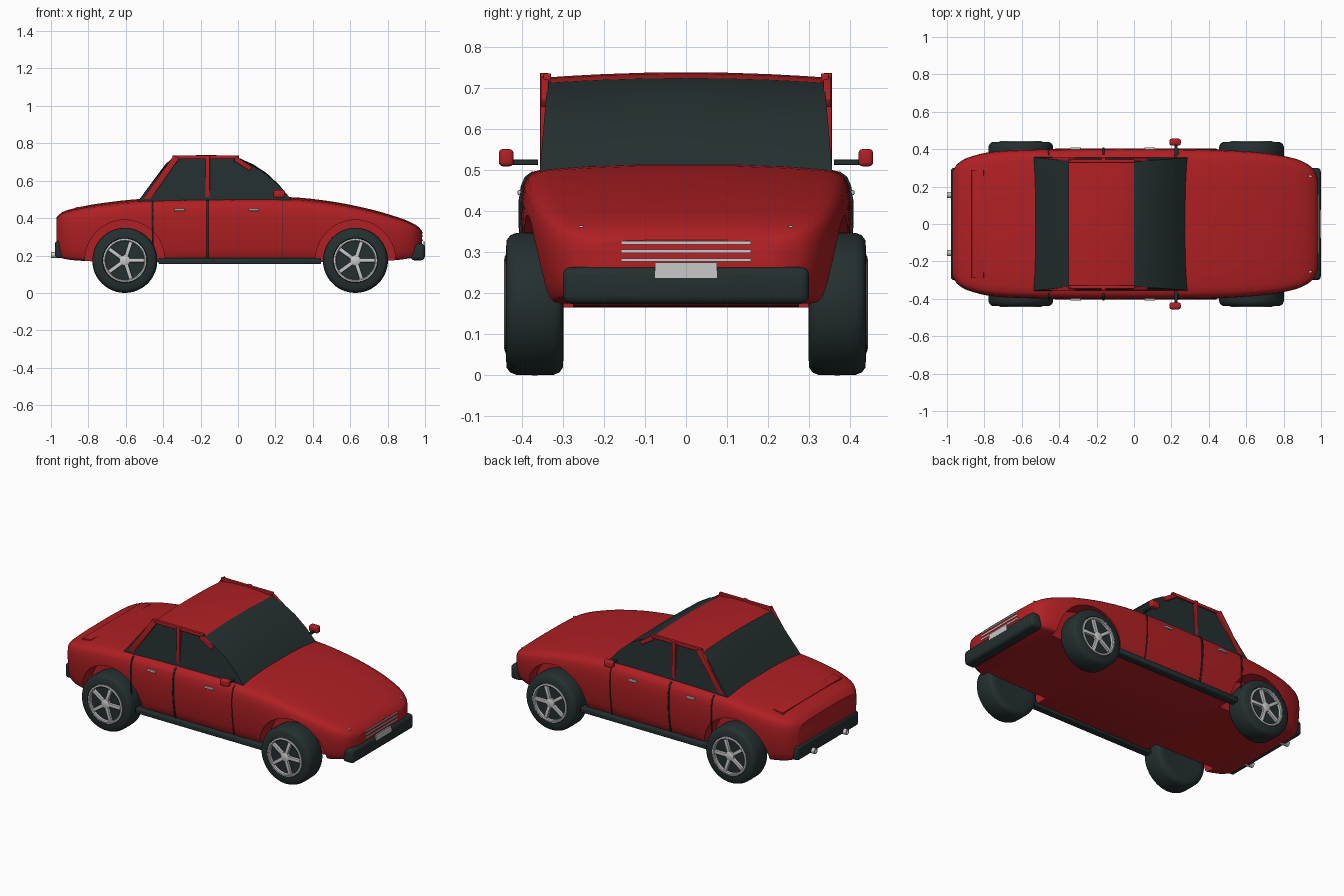
import bpy, bmesh, math
from mathutils import Matrix, Vector

if "Cube" in bpy.data.objects:
    bpy.data.objects.remove(bpy.data.objects["Cube"])


def material(name, rgb):
    m = bpy.data.materials.new(name)
    m.diffuse_color = (*rgb, 1)
    m.use_nodes = True
    m.node_tree.nodes["Principled BSDF"].inputs["Base Color"].default_value = m.diffuse_color
    return m


RED = material("red_paint", (0.43, 0.014, 0.017))
DARK = material("dark_glass_and_rubber", (0.018, 0.029, 0.030))
SILVER = material("silver", (0.58, 0.58, 0.58))


def finish(name, bm, mats, angle=35):
    bmesh.ops.recalc_face_normals(bm, faces=bm.faces)
    me = bpy.data.meshes.new(name)
    bm.to_mesh(me)
    bm.free()
    ob = bpy.data.objects.new(name, me)
    bpy.context.collection.objects.link(ob)
    for m in mats:
        me.materials.append(m)
    smooth(ob, angle)
    return ob


def smooth(ob, angle=35):
    bpy.ops.object.select_all(action='DESELECT')
    ob.select_set(True)
    bpy.context.view_layer.objects.active = ob
    bpy.ops.object.shade_smooth_by_angle(angle=math.radians(angle))


def box(name, centre, size, mat, bevel=0.0, tilt=0.0):
    bm = bmesh.new()
    bmesh.ops.create_cube(bm, size=1)
    bmesh.ops.scale(bm, vec=size, verts=bm.verts)
    if bevel:
        bmesh.ops.bevel(bm, geom=bm.edges[:], offset=bevel, segments=3,
                        profile=0.5, affect='EDGES')
    bmesh.ops.transform(bm, verts=bm.verts,
                        matrix=Matrix.Translation(centre) @ Matrix.Rotation(tilt, 4, 'Y'))
    return finish(name, bm, [mat])


def bar(name, a, b, y, width, depth, mat):
    """Straight bar in the xz plane from a to b."""
    dx, dz = b[0] - a[0], b[1] - a[1]
    return box(name, ((a[0] + b[0]) / 2, y, (a[1] + b[1]) / 2),
               (math.hypot(dx, dz), depth, width), mat, 0.003, -math.atan2(dz, dx))


def cylinder(bm, r, depth, matrix, segments=48):
    bmesh.ops.create_cone(bm, cap_ends=True, segments=segments, radius1=r, radius2=r,
                          depth=depth, matrix=matrix)


def lathe(name, profile, centre, mat, segments=48, closed=False):
    """Revolve (radius, y) points about the y axis."""
    bm = bmesh.new()
    rings = []
    for i in range(segments):
        a = 2 * math.pi * i / segments
        rings.append([bm.verts.new((centre[0] + r * math.cos(a), centre[1] + y,
                                    centre[2] + r * math.sin(a))) for r, y in profile])
    n = len(profile)
    for i in range(segments):
        p, q = rings[i], rings[(i + 1) % segments]
        for j in range(n if closed else n - 1):
            k = (j + 1) % n
            bm.faces.new((p[j], p[k], q[k], q[j]))
    if not closed:
        bm.faces.new([r[0] for r in rings])
        bm.faces.new([r[-1] for r in rings])
    return finish(name, bm, [mat])


# Body stations: x, half width, bottom, top
STATIONS = [(-0.97, 0.285, 0.20, 0.405), (-0.94, 0.325, 0.185, 0.432), (-0.88, 0.358, 0.175, 0.452),
            (-0.75, 0.387, 0.168, 0.478), (-0.5, 0.399, 0.165, 0.505), (-0.1, 0.403, 0.165, 0.514),
            (0.28, 0.401, 0.165, 0.513), (0.5, 0.395, 0.165, 0.49), (0.7, 0.380, 0.168, 0.45),
            (0.84, 0.355, 0.175, 0.41), (0.92, 0.325, 0.185, 0.38), (0.965, 0.285, 0.192, 0.353),
            (0.985, 0.235, 0.20, 0.330)]
# Half cross-section as fractions of width and height
HALF = [(0.86, 0), (0.905, 0.015), (0.935, 0.06), (0.965, 0.2), (0.988, 0.4), (1, 0.6), (0.998, 0.75),
        (0.985, 0.85), (0.962, 0.91), (0.92, 0.945), (0.84, 0.965), (0.6, 0.985), (0.3, 0.997)]


def slope(i, k):
    a, b = STATIONS[max(i - 1, 0)], STATIONS[min(i + 1, len(STATIONS) - 1)]
    return (b[k] - a[k]) / (b[0] - a[0])


def half_section(x):
    i = max(j for j in range(len(STATIONS) - 1) if STATIONS[j][0] <= x)
    a, b = STATIONS[i], STATIONS[i + 1]
    h = b[0] - a[0]
    t = (x - a[0]) / h
    w, lo, hi = (a[k] * (2 * t**3 - 3 * t**2 + 1) + b[k] * (3 * t**2 - 2 * t**3)
                 + h * (slope(i, k) * (t**3 - 2 * t**2 + t) + slope(i + 1, k) * (t**3 - t**2))
                 for k in (1, 2, 3))
    return [(w * u, lo + (hi - lo) * v) for u, v in HALF]


def top_height(x):
    return half_section(x)[-1][1]


# Body shell
bm = bmesh.new()
xs = [a[0] + (b[0] - a[0]) * s / 4 for a, b in zip(STATIONS, STATIONS[1:]) for s in range(4)]
xs.append(STATIONS[-1][0])
rings = []
for x in xs:
    half = half_section(x)
    ring = half + [(-y, z) for y, z in reversed(half)]
    rings.append([bm.verts.new((x, y, z)) for y, z in ring])
for p, q in zip(rings, rings[1:]):
    for j in range(len(p)):
        k = (j + 1) % len(p)
        bm.faces.new((p[j], p[k], q[k], q[j]))
bm.faces.new(rings[0])
bm.faces.new(rings[-1])
body = finish("body", bm, [RED])

# Wheel arches cut from the body
WHEELS = [(x, s) for x in (-0.605, 0.628) for s in (-1, 1)]
bm = bmesh.new()
for x, s in WHEELS:
    cylinder(bm, 0.213, 0.32, Matrix.Translation((x, s * 0.435, 0.177))
             @ Matrix.Rotation(math.pi / 2, 4, 'X'), 64)
cutter = finish("arch_cutter", bm, [RED])
cutter.hide_render = True
mod = body.modifiers.new("arches", 'BOOLEAN')
mod.operation, mod.object, mod.solver = 'DIFFERENCE', cutter, 'EXACT'
bpy.context.view_layer.objects.active = body
bpy.ops.object.modifier_apply(modifier=mod.name)
bpy.data.objects.remove(cutter)
smooth(body)

# Cabin: glass all round with a painted roof
PROFILE = [(-0.535, 0.49), (-0.45, 0.605), (-0.39, 0.685), (-0.35, 0.723), (-0.27, 0.734), (-0.18, 0.738),
           (-0.08, 0.735), (0, 0.724), (0.08, 0.688), (0.15, 0.643), (0.22, 0.578), (0.288, 0.495)]
bm = bmesh.new()
rows = []
for x, z in PROFILE:
    w = 0.357 - 0.02 * (z - 0.49) / 0.24
    crown = 0.012 * (z - 0.49) / 0.24
    rows.append([bm.verts.new((x, w * u, z - crown * u * u))
                 for u in (-1, -0.85, -0.6, -0.3, 0, 0.3, 0.6, 0.85, 1)])
for i, (p, q) in enumerate(zip(rows, rows[1:])):
    for j in range(8):
        f = bm.faces.new((p[j], p[j + 1], q[j + 1], q[j]))
        f.material_index = 1 if 3 <= i < 7 else 0
for j in (0, 8):
    bm.faces.new([r[j] for r in rows])
bm.faces.new(rows[0] + rows[-1][::-1])
finish("cabin", bm, [DARK, RED], 25)


def gap_strip(name, x, width, s):
    """Dark door gap that follows the body side."""
    bm = bmesh.new()
    cols = [[bm.verts.new((xx, s * (y + 0.003), z)) for y, z in half_section(xx)[1:10]]
            for xx in (x - width / 2, x + width / 2)]
    for j in range(8):
        bm.faces.new((cols[0][j], cols[0][j + 1], cols[1][j + 1], cols[1][j]))
    ob = finish(name, bm, [DARK])
    mod = ob.modifiers.new("thickness", 'SOLIDIFY')
    mod.thickness, mod.offset = 0.005, 0


for s in (-1, 1):
    # Pillars and roof rails
    bar("centre_pillar", (-0.163, 0.49), (-0.163, 0.736), s * 0.345, 0.024, 0.02, RED)
    bar("rear_pillar", (-0.492, 0.495), (-0.328, 0.728), s * 0.346, 0.034, 0.02, RED)
    bar("roof_rail", (-0.35, 0.725), (0.005, 0.725), s * 0.338, 0.02, 0.018, RED)
    bar("front_pillar", (-0.015, 0.718), (0.068, 0.663), s * 0.344, 0.026, 0.018, RED)
    # Doors and sills
    gap_strip("rear_door_gap", -0.455, 0.007, s)
    gap_strip("centre_door_gap", -0.163, 0.009, s)
    gap_strip("front_door_gap", 0.24, 0.003, s)
    box("sill", (0.01, s * 0.378, 0.17), (0.87, 0.05, 0.033), DARK, 0.006)
    for x in (-0.312, 0.085):
        box("door_handle", (x, s * 0.403, 0.445), (0.056, 0.014, 0.012), SILVER, 0.003)
    # Mirrors
    box("mirror_arm", (0.225, s * 0.395, 0.519), (0.016, 0.07, 0.013), DARK, 0.002)
    box("mirror_base", (0.20, s * 0.33, 0.512), (0.05, 0.035, 0.012), RED, 0.003)
    box("mirror", (0.22, s * 0.438, 0.53), (0.06, 0.036, 0.042), RED, 0.01)
    # Exhaust pipe and small nose washer
    lathe("exhaust", [(0.010, -0.045), (0.017, -0.045), (0.017, 0.045), (0.010, 0.045)],
          (0, 0, 0), SILVER, 20, True).matrix_world = (
              Matrix.Translation((-0.955, s * 0.155, 0.203)) @ Matrix.Rotation(math.pi / 2, 4, 'Z'))
    box("nose_light", (0.945, s * 0.255, 0.362), (0.012, 0.01, 0.005), SILVER)

# Bumpers
box("front_bumper", (0.961, 0, 0.219), (0.076, 0.60, 0.09), DARK, 0.02)
box("rear_bumper", (-0.949, 0, 0.233), (0.06, 0.60, 0.09), DARK, 0.016)

# Grille bars, number plate and boot lip
for z in (0.281, 0.302, 0.323):
    box("grille_bar", (0.985, 0, z), (0.009, 0.316, 0.008), SILVER)
box("number_plate", (0.996, 0, 0.256), (0.008, 0.15, 0.037), SILVER)
box("boot_lip", (-0.835, 0, top_height(-0.835) - 0.008), (0.065, 0.58, 0.016), RED, 0.003, -0.12)

# Wheels
for x, s in WHEELS:
    centre = (x, s * 0.368, 0.174)
    lathe("tyre", [(r, s * y) for r, y in
                   [(0.06, -0.066), (0.125, -0.07), (0.155, -0.068), (0.167, -0.06), (0.173, -0.045),
                    (0.174, 0), (0.173, 0.045), (0.167, 0.06), (0.155, 0.069), (0.12, 0.071),
                    (0.116, 0.055), (0.04, 0.055)]], centre, DARK)
    lathe("rim", [(r, s * y) for r, y in [(0.103, 0.05), (0.103, 0.071), (0.108, 0.075),
                                          (0.117, 0.073), (0.117, 0.05)]], centre, SILVER, closed=True)
    lathe("hub", [(0.028, s * 0.05), (0.028, s * 0.07), (0.020, s * 0.074)], centre, SILVER, 24)
    for i in range(5):
        a = 2 * math.pi * i / 5
        bar("spoke", (x, 0.174), (x + 0.107 * math.cos(a), 0.174 + 0.107 * math.sin(a)),
            s * 0.43, 0.021, 0.018, SILVER)
